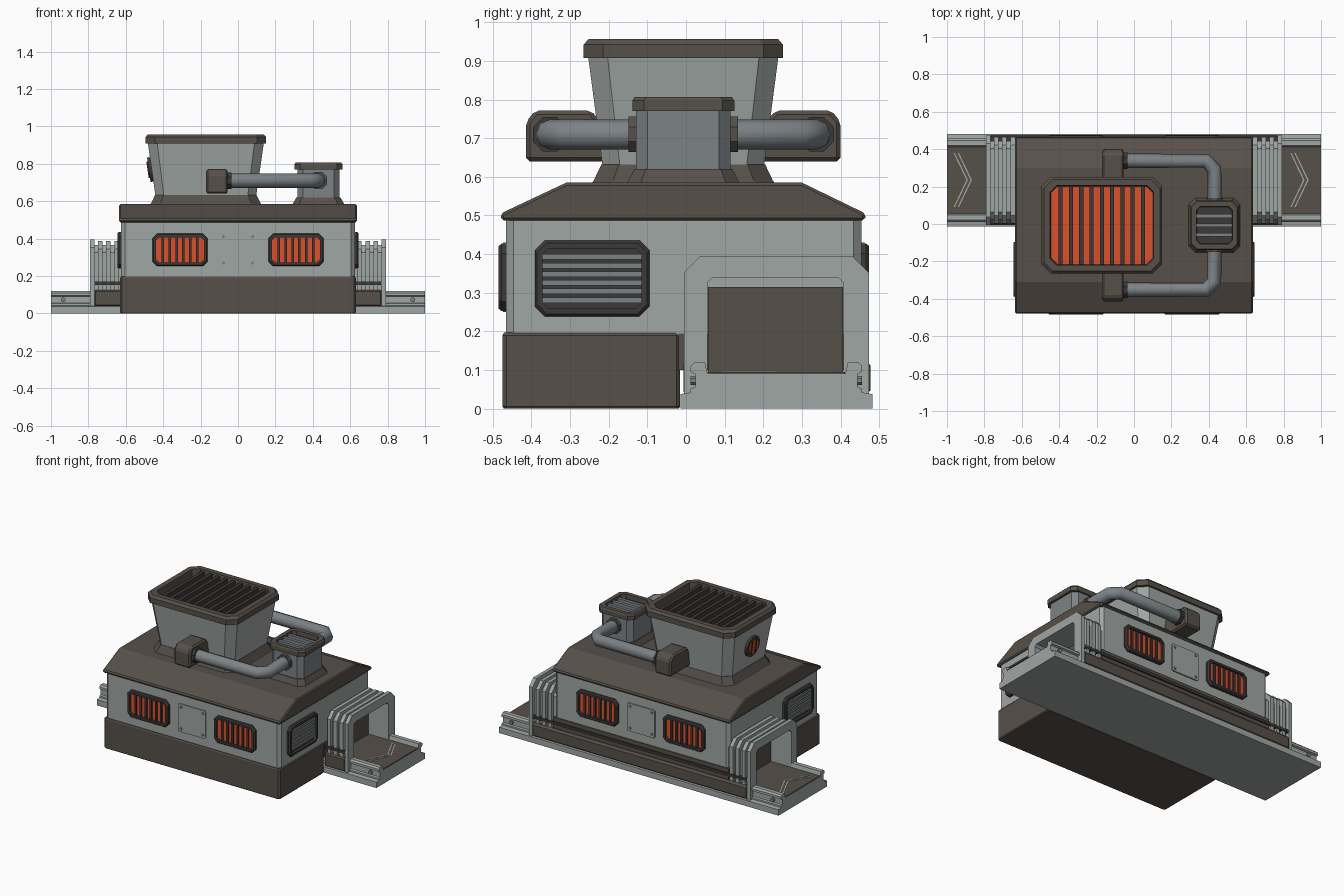
import bpy, bmesh, math
from mathutils import Matrix, Vector

cube = bpy.data.objects.get("Cube")
if cube:
    bpy.data.objects.remove(cube, do_unlink=True)


def material(name, r, g, b):
    m = bpy.data.materials.new(name)
    m.use_nodes = True
    m.diffuse_color = (r, g, b, 1)
    m.node_tree.nodes["Principled BSDF"].inputs["Base Color"].default_value = (r, g, b, 1)
    return m


LIGHT = material("light_grey", 0.35, 0.385, 0.375)
BROWN = material("dark_brown", 0.095, 0.08, 0.068)
STEEL = material("steel_grey", 0.2, 0.225, 0.24)
FRAME = material("frame_dark", 0.045, 0.042, 0.038)
ORANGE = material("glow_orange", 0.72, 0.08, 0.025)


def build(name, loops, mat, M=Matrix(), caps=True, bevel=0):
    """Skin matching loops of points into one mesh."""
    bm = bmesh.new()
    rows = [[bm.verts.new(M @ Vector(p)) for p in loop] for loop in loops]
    n = len(rows[0])
    for a, b in zip(rows, rows[1:]):
        for i in range(n):
            bm.faces.new((a[i], a[(i + 1) % n], b[(i + 1) % n], b[i]))
    if caps:
        bm.faces.new(rows[0])
        bm.faces.new(rows[-1])
    bmesh.ops.recalc_face_normals(bm, faces=bm.faces)
    mesh = bpy.data.meshes.new(name)
    bm.to_mesh(mesh)
    bm.free()
    mesh.materials.append(mat)
    ob = bpy.data.objects.new(name, mesh)
    bpy.context.collection.objects.link(ob)
    if bevel:
        mod = ob.modifiers.new("bevel", "BEVEL")
        mod.width, mod.segments, mod.limit_method = bevel, 1, "ANGLE"
    return ob


def cut_rect(hx, hy, c, z):
    """Rectangle with cut corners."""
    return [(hx, c - hy, z), (hx, hy - c, z), (hx - c, hy, z), (c - hx, hy, z),
            (-hx, hy - c, z), (-hx, c - hy, z), (c - hx, -hy, z), (hx - c, -hy, z)]


def loft(name, sections, mat, M=Matrix(), caps=True):
    return build(name, [cut_rect(*s) for s in sections], mat, M, caps)


def box(name, x, y, z, mat, M=Matrix(), bevel=0):
    loops = [[(x[0], y[0], h), (x[1], y[0], h), (x[1], y[1], h), (x[0], y[1], h)] for h in z]
    return build(name, loops, mat, M, True, bevel)


def prism_x(name, profile, x0, x1, mat, bevel=0):
    return build(name, [[(x, y, z) for y, z in profile] for x in (x0, x1)], mat, bevel=bevel)


def disc(name, r, z0, z1, mat, M, sides=8):
    ring = [(math.cos(t), math.sin(t)) for t in ((i + 0.5) * math.tau / sides for i in range(sides))]
    return build(name, [[(r * a, r * b, z) for a, b in ring] for z in (z0, z1)], mat, M)


def facing(loc, normal):
    """Local x runs sideways, y up, z out along the normal."""
    n = Vector(normal).normalized()
    side = Vector((0, 0, 1)).cross(n).normalized()
    R = Matrix((side, n.cross(side), n)).transposed()
    return Matrix.Translation(loc) @ R.to_4x4()


def at(x, y):
    return Matrix.Translation((x, y, 0))


def grille(name, M, hx, hy, back, bars, count, upright):
    """Framed vent with a back plate and raised bars."""
    t = 0.02
    loft(name + "_frame", [(hx, hy, 0.025, -0.01), (hx, hy, 0.025, 0.012), (hx - 0.006, hy - 0.006, 0.025, 0.02),
                           (hx - t, hy - t, 0.015, 0.02), (hx - t, hy - t, 0.015, 0.002)], FRAME, M, False)
    loft(name + "_back", [(hx - t, hy - t, 0.015, -0.005), (hx - t, hy - t, 0.015, 0.003)], back, M)
    span = 2 * ((hx if upright else hy) - t)
    for i in range(count):
        p = span * ((i + 1) / (count + 1) - 0.5)
        w = span / (count + 1) * (0.18 if upright else 0.32)
        u, v = ((p - w, p + w), (t - hy, hy - t)) if upright else ((t - hx, hx - t), (p - w, p + w))
        box(f"{name}_bar_{i}", u, v, (0, 0.012), bars, M)


# Main housing and roof
loft("lower_base", [(0.625, 0.226, 0.01, 0), (0.63, 0.23, 0.01, 0.006), (0.63, 0.23, 0.01, 0.19),
                    (0.624, 0.226, 0.01, 0.197)], BROWN, at(0, -0.245))
box("rear_skirt", (-0.628, 0.628), (-0.02, 0.46), (0.1, 0.195), BROWN)
loft("housing", [(0.625, 0.46, 0.02, 0.19), (0.625, 0.46, 0.02, 0.5)], LIGHT, at(0, -0.006))
prism_x("roof", [(-0.478, 0.487), (-0.48, 0.505), (-0.31, 0.585), (0.3, 0.585), (0.465, 0.505), (0.463, 0.487)],
        -0.635, 0.635, BROWN, 0.007)

# Wall vents and service plates
for side, y, n in (("front", -0.465, -1), ("back", 0.454, 1)):
    for s in (-1, 1):
        grille(f"{side}_vent_{s}", facing((s * 0.31, y, 0.34), (0, n, 0)), 0.148, 0.087, ORANGE, FRAME, 6, True)
    M = facing((0, y, 0.34), (0, n, 0))
    loft(side + "_plate", [(0.098, 0.09, 0.006, -0.004), (0.098, 0.09, 0.006, 0.008)], LIGHT, M)
    for u in (-0.078, 0.078):
        for v in (-0.07, 0.07):
            disc(side + "_plate_bolt", 0.009, 0, 0.013, STEEL, M @ at(u, v))
for s in (-1, 1):
    grille(f"side_vent_{s}", facing((s * 0.625, -0.243, 0.337), (s, 0, 0)), 0.148, 0.098, FRAME, STEEL, 6, False)

# Large tapered stack
T = at(-0.172, -0.007)
loft("stack_skirt", [(0.3, 0.24, 0.05, 0.58), (0.292, 0.232, 0.05, 0.59), (0.272, 0.212, 0.045, 0.632)], BROWN, T)
loft("stack_body", [(0.268, 0.208, 0.045, 0.62), (0.31, 0.246, 0.05, 0.91)], LIGHT, T)
loft("stack_cap", [(0.29, 0.22, 0.05, 0.908), (0.323, 0.258, 0.05, 0.908), (0.323, 0.258, 0.05, 0.942),
                   (0.31, 0.245, 0.048, 0.957), (0.277, 0.213, 0.035, 0.957), (0.272, 0.208, 0.035, 0.905)],
     BROWN, T, False)
loft("stack_glow", [(0.275, 0.211, 0.035, 0.9), (0.275, 0.211, 0.035, 0.912)], ORANGE, T)
for i in range(-4, 5):
    p = i * 0.055
    box("stack_slat", (p - 0.011, p + 0.011), (-0.21, 0.21), (0.905, 0.946), FRAME, T)

# Round gauge on the stack side
G = facing((-0.462, -0.007, 0.77), (-1, 0, -0.145))
disc("gauge_rim", 0.068, -0.01, 0.015, FRAME, G, 12)
disc("gauge_glow", 0.046, 0, 0.018, ORANGE, G, 12)
for p in (-0.02, 0.02):
    box("gauge_bar", (p - 0.004, p + 0.004), (-0.043, 0.043), (0.01, 0.022), FRAME, G)

# Small chimney
C = at(0.43, -0.007)
loft("chimney_skirt", [(0.14, 0.148, 0.035, 0.58), (0.135, 0.143, 0.035, 0.59), (0.118, 0.127, 0.03, 0.62)], BROWN, C)
loft("chimney_body", [(0.113, 0.122, 0.03, 0.6), (0.113, 0.122, 0.03, 0.775)], STEEL, C)
loft("chimney_cap", [(0.1, 0.1, 0.03, 0.77), (0.128, 0.132, 0.03, 0.77), (0.128, 0.132, 0.03, 0.797),
                     (0.122, 0.126, 0.03, 0.807), (0.096, 0.1, 0.02, 0.807), (0.094, 0.098, 0.02, 0.77)],
     BROWN, C, False)
loft("chimney_floor", [(0.098, 0.1, 0.02, 0.765), (0.098, 0.1, 0.02, 0.778)], FRAME, C)
for p in (-0.05, 0, 0.05):
    box("chimney_slat", (-0.095, 0.095), (p - 0.01, p + 0.01), (0.775, 0.797), STEEL, C)

# Mirrored pipes between the stack and the chimney
for s in (-1, 1):
    def Y(d):
        return s * d - 0.007
    prism_x("pipe_box", [(Y(0.2), 0.64), (Y(0.407), 0.64), (Y(0.407), 0.742), (Y(0.383), 0.772), (Y(0.24), 0.772),
                         (Y(0.2), 0.73)], -0.17, -0.055, BROWN, 0.01)
    path = [(-0.08, Y(0.345)), (0.385, Y(0.345)), (0.43, Y(0.3)), (0.43, Y(0.1))]
    curve = bpy.data.curves.new("pipe", "CURVE")
    curve.dimensions, curve.bevel_depth, curve.bevel_resolution = "3D", 0.039, 2
    spline = curve.splines.new("POLY")
    spline.points.add(len(path) - 1)
    for pt, (x, y) in zip(spline.points, path):
        pt.co = (x, y, 0.71, 1)
    curve.materials.append(STEEL)
    bpy.context.collection.objects.link(bpy.data.objects.new("pipe", curve))
    disc("pipe_box_collar", 0.048, -0.01, 0.02, FRAME, facing((-0.055, Y(0.345), 0.71), (1, 0, 0)))
    disc("chimney_collar", 0.05, -0.01, 0.02, BROWN, facing((0.43, Y(0.122), 0.71), (0, s, 0)))

# Conveyor bed with side rails
half = [(0.248, 0), (0.248, 0.038), (0.222, 0.042), (0.222, 0.052), (0.21, 0.056), (0.21, 0.09),
        (0.222, 0.095), (0.222, 0.11), (0.212, 0.12), (0.185, 0.12), (0.178, 0.09)]
prism_x("conveyor_bed", [(0.234 + a, z) for a, z in half] + [(0.234 - a, z) for a, z in reversed(half)],
        -1, 1, LIGHT)
box("conveyor_belt", (-0.998, 0.998), (0.056, 0.412), (0.08, 0.095), BROWN)

for s in (-1, 1):
    # Belt arrows
    for k in (0, 0.022):
        tip = s * 0.9 + 0.034 - k
        arrow = [(tip, 0.235), (tip - 0.07, 0.38), (tip - 0.077, 0.38), (tip - 0.008, 0.235),
                 (tip - 0.077, 0.09), (tip - 0.07, 0.09)]
        build("belt_arrow", [[(x, y, z) for x, y in arrow] for z in (0.094, 0.097)], LIGHT)
    # Rail bolts
    for y, n in ((0.024, -1), (0.444, 1)):
        disc("rail_bolt", 0.013, -0.005, 0.012, STEEL, facing((s * 0.935, y, 0.073), (0, n, 0)))

    # Tunnel shell with ribs
    def arch(name, x0, x1, d, z0):
        a, b, top = -0.005 + d, 0.473 - d, 0.395 - d
        prof = [(a, z0), (a, top - 0.042), (a + 0.042, top), (b - 0.042, top), (b, top - 0.042), (b, z0),
                (0.408, z0), (0.408, 0.325), (0.393, 0.34), (0.07, 0.34), (0.055, 0.325), (0.055, z0)]
        prism_x(name, prof, s * x0, s * x1, LIGHT)
    arch("tunnel_shell", 0.615, 0.78, 0.028, 0.04)
    arch("tunnel_mouth", 0.768, 0.792, 0, 0.036)
    for x in (0.637, 0.681, 0.725):
        arch("tunnel_rib", x, x + 0.024, 0.008, 0.12)
    xs = sorted((s * 0.62, s * 0.77))
    box("tunnel_curtain", sorted((s * 0.62, s * 0.65)), (0.057, 0.406), (0.09, 0.315), BROWN)
    box("tunnel_footing", xs, (-0.006, 0.05), (0.036, 0.125), BROWN, bevel=0.008)
    box("tunnel_tie_bar", xs, (-0.001, 0.03), (0.152, 0.17), FRAME)

# Rear footing and tie bar
box("rear_footing", (-0.775, 0.775), (0.413, 0.477), (0.036, 0.125), BROWN, bevel=0.012)
box("rear_tie_bar", (-0.775, 0.775), (0.43, 0.469), (0.152, 0.17), FRAME)
